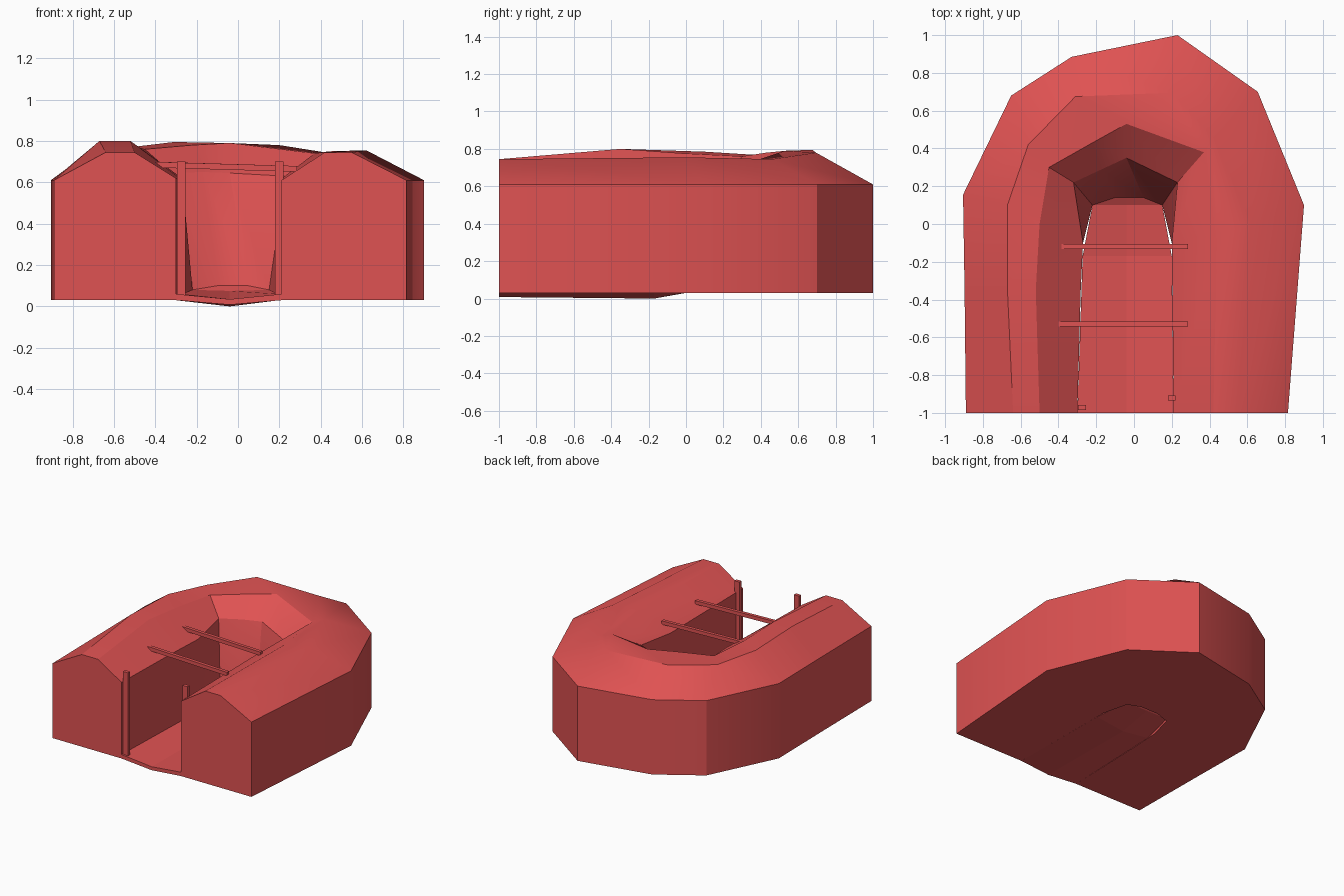
import bpy, bmesh, math

if "Cube" in bpy.data.objects:
    bpy.data.objects.remove(bpy.data.objects["Cube"])

red = bpy.data.materials.new("red")
red.diffuse_color = (0.74, 0.085, 0.085, 1)
red.use_nodes = True
red.node_tree.nodes["Principled BSDF"].inputs["Base Color"].default_value = red.diffuse_color


def loft(name, rings):
    """Closed cross-sections joined in order, capped at both ends."""
    bm = bmesh.new()
    rows = [[bm.verts.new(p) for p in ring] for ring in rings]
    n = len(rows[0])
    for a, b in zip(rows, rows[1:]):
        for i in range(n):
            j = (i + 1) % n
            bm.faces.new((a[i], a[j], b[j], b[i]))
    bm.faces.new(rows[0])
    bm.faces.new(rows[-1])
    bmesh.ops.recalc_face_normals(bm, faces=bm.faces)
    mesh = bpy.data.meshes.new(name)
    bm.to_mesh(mesh)
    bm.free()
    obj = bpy.data.objects.new(name, mesh)
    bpy.context.collection.objects.link(obj)
    mesh.materials.append(red)
    return obj


def smooth(obj, degrees):
    bpy.ops.object.select_all(action='DESELECT')
    obj.select_set(True)
    bpy.context.view_layer.objects.active = obj
    bpy.ops.object.shade_smooth_by_angle(angle=math.radians(degrees))


def beam(name, a, b, w, d, axis):
    """Square bar between two points, section spread across the other axes."""
    ring = []
    for p in (a, b):
        x, y, z = p
        corners = [(-w, -d), (w, -d), (w, d), (-w, d)]
        if axis == 'Z':
            ring.append([(x + u, y + v, z) for u, v in corners])
        else:
            ring.append([(x, y + u, z + v) for u, v in corners])
    loft(name, ring)


# U-shaped bank: outer edge, outer ridge, inner ridge, wall top, wall foot
stations = [
    ((-.89, -1), (-.64, -1, .745), (-.50, -1, .745), (-.30, -1, .62), (-.30, -1, .06)),
    ((-.897, -.35), (-.67, -.35, .80), (-.52, -.35, .80), (-.282, -.35, .62), (-.282, -.35, .06)),
    ((-.905, .155), (-.67, .10, .785), (-.50, 0, .775), (-.27, -.10, .62), (-.27, -.10, .06)),
    ((-.65, .68), (-.56, .42, .765), (-.45, .30, .76), (-.32, .22, .645), (-.22, .10, .08)),
    ((-.33, .885), (-.31, .675, .795), (-.22, .43, .78), (-.17, .29, .65), (-.10, .14, .10)),
    ((.23, 1.0), (.20, .695, .78), (-.04, .53, .79), (-.04, .35, .645), (.05, .14, .10)),
    ((.655, .70), (.42, .46, .745), (.37, .38, .74), (.23, .22, .63), (.15, .10, .08)),
    ((.90, .10), (.62, 0, .755), (.44, -.05, .75), (.20, -.10, .61), (.20, -.10, .06)),
    ((.815, -1), (.55, -1, .745), (.42, -1, .745), (.21, -1, .61), (.21, -1, .06)),
]
rings = []
for o, ro, ri, top, foot in stations:
    rings.append([(*o, .03), (*o, .61), ro, ri, top, foot, (foot[0], foot[1], .03)])
smooth(loft("trench_bank", rings), 30)

# Trench floor with a shallow V section: y, left, right, edge z, keel z
floor_rows = [(-1, -.30, .21, .06, .035), (-.17, -.272, .20, .06, .027),
              (.10, -.22, .15, .08, .075), (.14, -.10, .05, .10, .10)]
rings = []
for y, l, r, edge, keel in floor_rows:
    m = -.04
    rings.append([(l, y, edge - .03), (m, y, keel - .027), (r, y, edge - .03),
                  (r, y, edge), (m, y, keel), (l, y, edge)])
loft("trench_floor", rings)

# Two upright posts at the open end
for side, x, y in (("left", -.275, -.972), ("right", .20, -.922)):
    beam(side + "_post", (x, y, .04), (x, y, .70), .021, .013, 'Z')

# Two braces spanning the trench
for i, (y, left) in enumerate(((-.53, -.40), (-.12, -.385))):
    beam(f"cross_brace_{i + 1}", (left, y, .685), (.285, y, .665), .013, .014, 'X')
